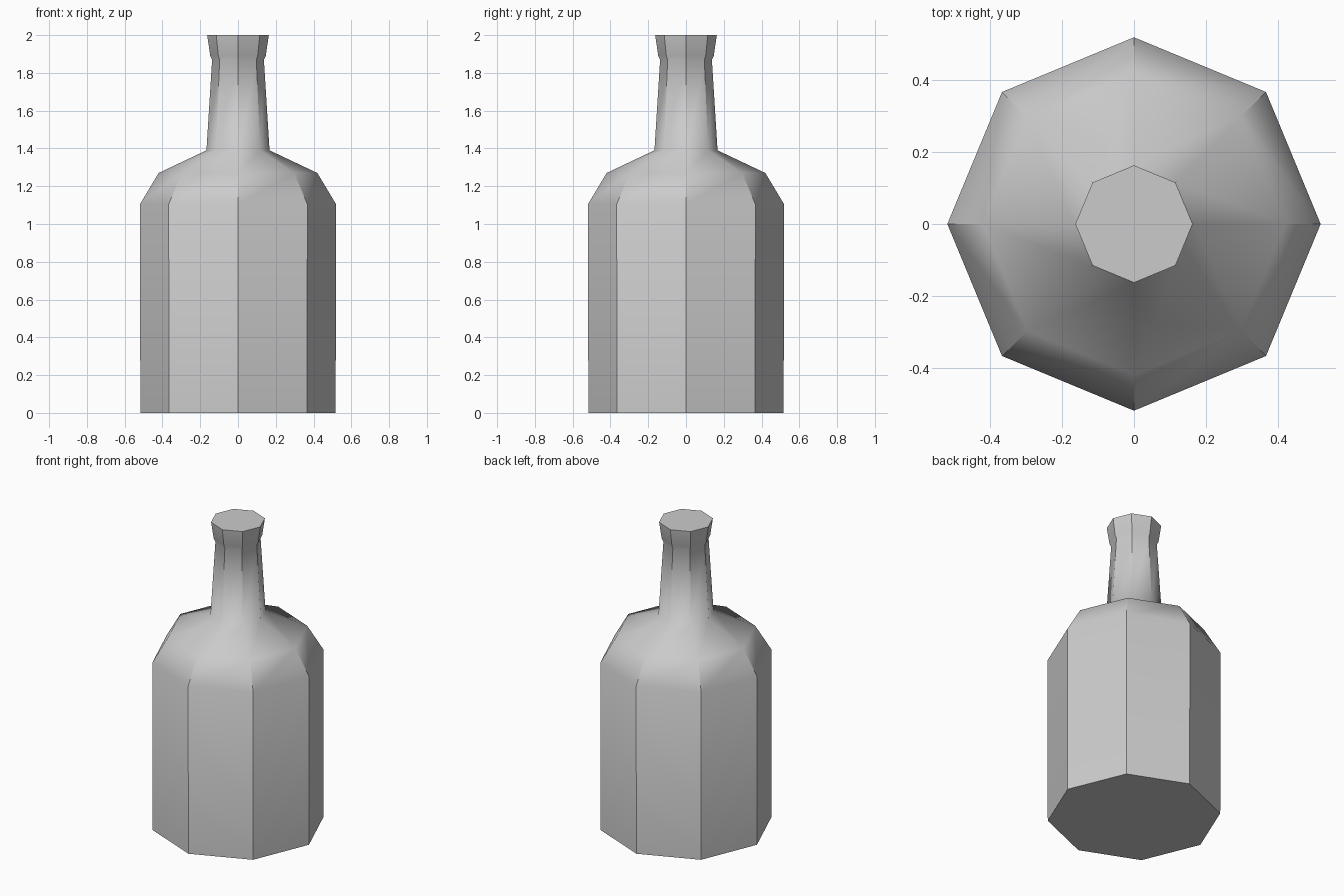
import bpy
import bmesh
from math import cos, sin, tau, radians

cube = bpy.data.objects.get("Cube")
if cube:
    bpy.data.objects.remove(cube, do_unlink=True)

SIDES = 8

# Bottle outline as (radius, height), from the base to the lip
PROFILE = [
    (0.517, 0.0),
    (0.519, 1.105),
    (0.42, 1.27),
    (0.167, 1.39),
    (0.137, 1.87),
    (0.147, 1.89),
    (0.163, 2.0),
]


def make_material(name, colour):
    mat = bpy.data.materials.new(name)
    mat.use_nodes = True
    mat.diffuse_color = colour
    mat.node_tree.nodes["Principled BSDF"].inputs["Base Color"].default_value = colour
    return mat


def lathe(name, profile, material):
    """Turn an outline into a closed, faceted solid."""
    bm = bmesh.new()
    rings = []
    for radius, height in profile:
        angles = [tau * i / SIDES for i in range(SIDES)]
        rings.append([bm.verts.new((radius * cos(a), radius * sin(a), height)) for a in angles])

    # Walls
    for low, high in zip(rings, rings[1:]):
        for i in range(SIDES):
            j = (i + 1) % SIDES
            bm.faces.new((low[i], low[j], high[j], high[i])).smooth = True

    # Flat base and closed top
    caps = [bm.faces.new(rings[0][::-1]), bm.faces.new(rings[-1])]
    bm.normal_update()

    # Crisp corners up the sides and round the caps, soft bends between rings
    for edge in bm.edges:
        upright = abs(edge.verts[0].co.z - edge.verts[1].co.z) > 0.001
        corner = upright and edge.calc_face_angle() > radians(30)
        capped = any(face in caps for face in edge.link_faces)
        edge.smooth = not (corner or capped)

    mesh = bpy.data.meshes.new(name)
    bm.to_mesh(mesh)
    bm.free()
    mesh.materials.append(material)
    obj = bpy.data.objects.new(name, mesh)
    bpy.context.collection.objects.link(obj)
    return obj


lathe("bottle", PROFILE, make_material("plain grey", (0.6, 0.6, 0.6, 1.0)))
